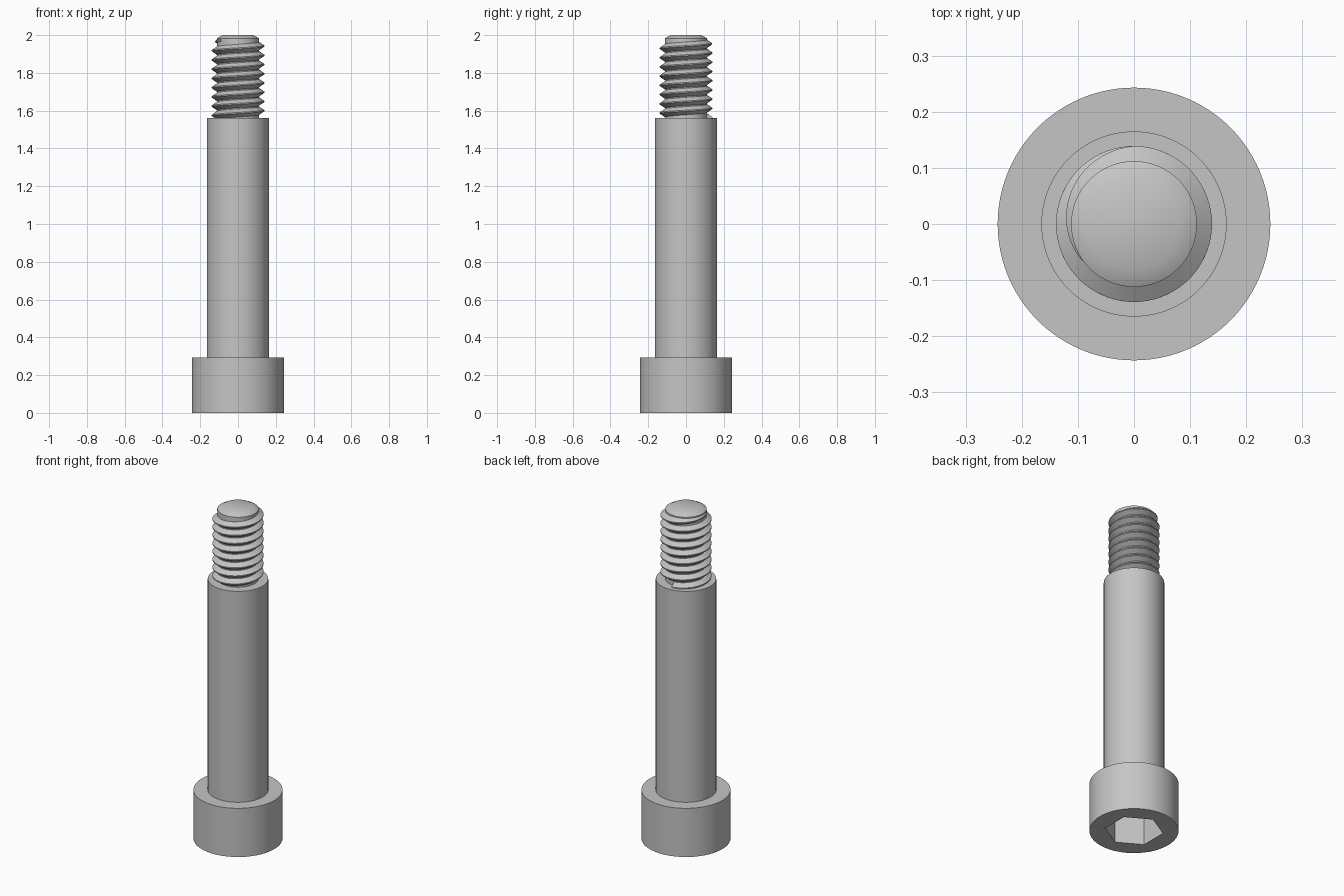
import bpy, bmesh
from math import sin, cos, tau, radians

cube = bpy.data.objects.get("Cube")
if cube:
    bpy.data.objects.remove(cube, do_unlink=True)

steel = bpy.data.materials.new("grey_steel")
steel.use_nodes = True
GREY = (0.56, 0.56, 0.56, 1)
steel.diffuse_color = GREY
steel.node_tree.nodes["Principled BSDF"].inputs["Base Color"].default_value = GREY

SIDES = 96
PITCH = 0.0489
CORE_R, CREST_R = 0.112, 0.138


def add_object(name, bm):
    bmesh.ops.recalc_face_normals(bm, faces=bm.faces)
    mesh = bpy.data.meshes.new(name)
    bm.to_mesh(mesh)
    bm.free()
    mesh.materials.append(steel)
    obj = bpy.data.objects.new(name, mesh)
    bpy.context.collection.objects.link(obj)
    return obj


def bridge(bm, a, b):
    for i in range(len(a)):
        j = (i + 1) % len(a)
        bm.faces.new((a[i], a[j], b[j], b[i]))


def turned(name, profile, sides=SIDES, turn=0.0):
    """Solid of revolution from (radius, height) points, capped at both ends."""
    bm = bmesh.new()
    rings = []
    for r, z in profile:
        angles = [turn + tau * i / sides for i in range(sides)]
        rings.append([bm.verts.new((r * cos(a), r * sin(a), z)) for a in angles])
    for a, b in zip(rings, rings[1:]):
        bridge(bm, a, b)
    bm.faces.new(rings[0])
    bm.faces.new(rings[-1])
    return add_object(name, bm)


def smooth(obj):
    bpy.ops.object.select_all(action="DESELECT")
    obj.select_set(True)
    bpy.context.view_layer.objects.active = obj
    bpy.ops.object.shade_smooth_by_angle(angle=radians(30))


# Head with a hexagonal drive socket in its underside
head = turned("head", [(0.243, 0), (0.243, 0.293)])
cutter = turned("socket_cutter", [(0.16, -0.1), (0.16, 0.18)], 6, radians(30))
cutter.hide_render = True
socket = head.modifiers.new("socket", "BOOLEAN")
socket.operation = "DIFFERENCE"
socket.solver = "EXACT"
socket.object = cutter
bpy.context.view_layer.objects.active = head
bpy.ops.object.modifier_apply(modifier=socket.name)
bpy.data.objects.remove(cutter, do_unlink=True)

# Plain shoulder and the chamfered core of the threaded end
shoulder = turned("shoulder", [(0.165, 0.293), (0.165, 1.562)])
core = turned("thread_core", [(CORE_R, 1.562), (CORE_R, 1.983), (0.081, 2.0)])

# Right-handed helical ridge, fading into the core at the tip
bm = bmesh.new()
STEPS_PER_TURN = 72
START, END, FADE = -7.75, 0.6, 0.35
steps = round((END - START) * STEPS_PER_TURN)
sections = []
for k in range(steps + 1):
    t = START + (END - START) * k / steps
    height = min(1, (END - t) / FADE) * (CREST_R - CORE_R) + 0.001
    z = 1.942 + PITCH * t
    half = 0.004 + 0.017 * height / (CREST_R - CORE_R)
    points = [(CORE_R - 0.006, -half), (CORE_R, -half), (CORE_R + height, -0.003),
              (CORE_R + height, 0.003), (CORE_R, half), (CORE_R - 0.006, half)]
    sections.append([bm.verts.new((r * cos(tau * t), r * sin(tau * t), z + dz))
                     for r, dz in points])
for a, b in zip(sections, sections[1:]):
    bridge(bm, a, b)
bm.faces.new(sections[0])
bm.faces.new(sections[-1])
thread = add_object("thread", bm)

for part in (head, shoulder, core, thread):
    smooth(part)
